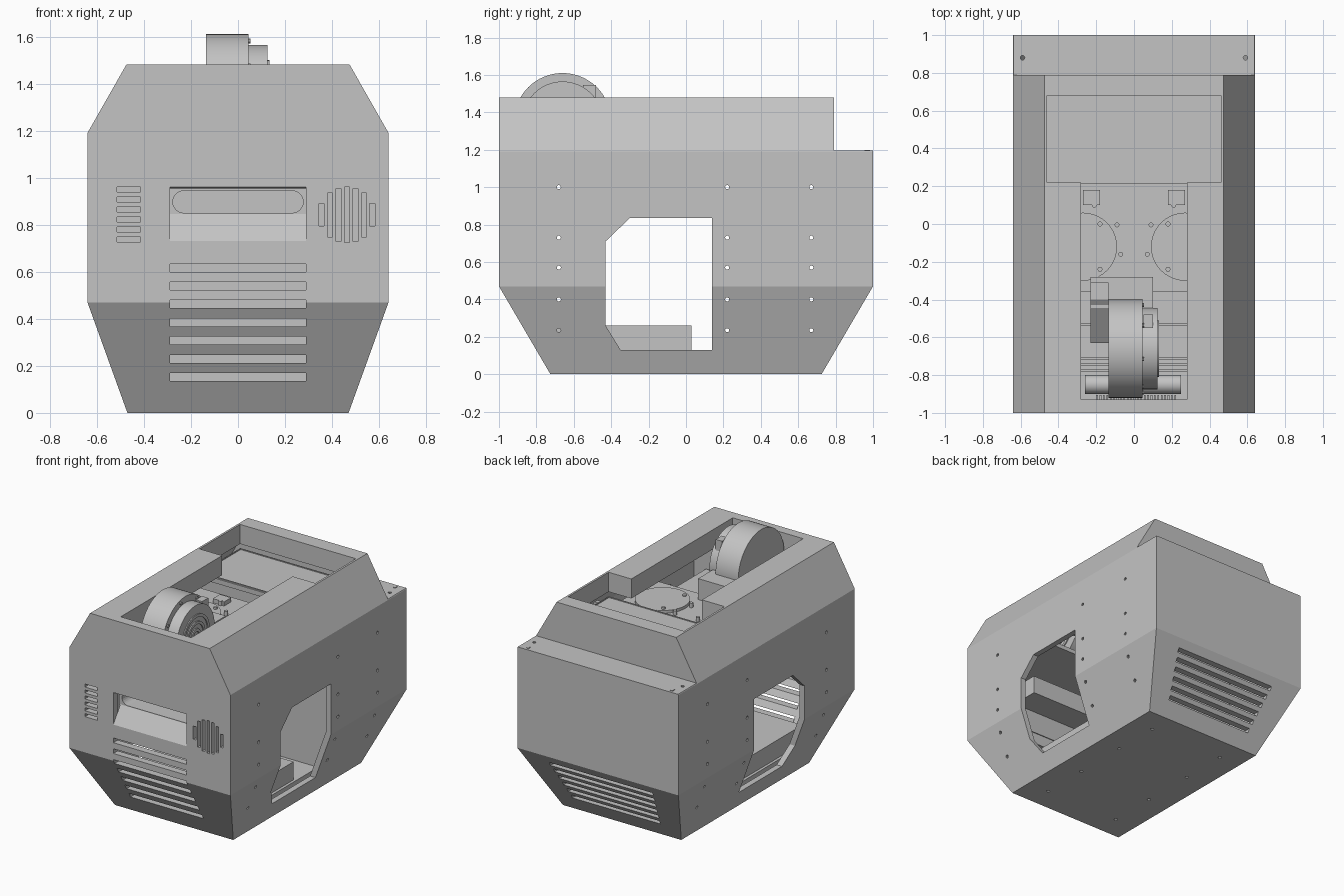
import bpy, bmesh, math
from mathutils import Vector

cube = bpy.data.objects.get("Cube")
if cube:
    bpy.data.objects.remove(cube, do_unlink=True)

grey = bpy.data.materials.new("light grey")
grey.use_nodes = True
COLOUR = (0.55, 0.55, 0.55, 1)
grey.diffuse_color = COLOUR
grey.node_tree.nodes["Principled BSDF"].inputs["Base Color"].default_value = COLOUR


def prism(name, pts, axis, a, b):
    """Extrude a 2D outline along an axis from a to b."""
    def place(p, q, t):
        return {"x": (t, p, q), "y": (p, t, q), "z": (p, q, t)}[axis]
    bm = bmesh.new()
    low = [bm.verts.new(place(p, q, a)) for p, q in pts]
    top = [bm.verts.new(place(p, q, b)) for p, q in pts]
    bm.faces.new(low)
    bm.faces.new(top)
    n = len(pts)
    for i in range(n):
        j = (i + 1) % n
        bm.faces.new((low[i], low[j], top[j], top[i]))
    bmesh.ops.recalc_face_normals(bm, faces=bm.faces)
    me = bpy.data.meshes.new(name)
    bm.to_mesh(me)
    bm.free()
    me.materials.append(grey)
    ob = bpy.data.objects.new(name, me)
    bpy.context.collection.objects.link(ob)
    return ob


def box(name, x, y, z):
    return prism(name, [(x[0], y[0]), (x[1], y[0]), (x[1], y[1]), (x[0], y[1])], "z", *z)


def cyl(name, c, r, axis, a, b, n=24):
    pts = [(c[0] + r * math.cos(math.tau * i / n), c[1] + r * math.sin(math.tau * i / n))
           for i in range(n)]
    return prism(name, pts, axis, a, b)


def smooth(ob):
    bpy.ops.object.select_all(action="DESELECT")
    ob.select_set(True)
    bpy.context.view_layer.objects.active = ob
    bpy.ops.object.shade_smooth_by_angle(angle=math.radians(35))
    return ob


def combine(ob, cutters, op="DIFFERENCE"):
    """Apply booleans one after another, then drop the cutters."""
    for c in cutters:
        m = ob.modifiers.new("cut", "BOOLEAN")
        m.operation, m.solver, m.object = op, "EXACT", c
    bpy.context.view_layer.update()
    ev = ob.evaluated_get(bpy.context.evaluated_depsgraph_get())
    me = bpy.data.meshes.new_from_object(ev)
    ob.modifiers.clear()
    ob.data = me
    for c in cutters:
        bpy.data.objects.remove(c, do_unlink=True)
    return ob


def mirrored(half):
    return half + [(-p, q) for p, q in reversed(half)]


# Housing: the front outline crossed with the side outline, then hollowed
shell = prism("housing", [(-.725, 0), (.725, 0), (1, .47), (1, 1.195), (.79, 1.195),
                          (.79, 1.48), (-1, 1.48), (-1, .47)], "x", -1, 1)
outer = prism("outer", mirrored([(.434, -.1), (.64, .47), (.64, 1.19), (.418, 1.58)]), "y", -1.2, 1.2)
combine(shell, [outer], "INTERSECT")
cavity = prism("cavity", [(-.705, .04), (.705, .04), (.96, .48), (.96, 1.155), (.75, 1.155),
                          (.75, 1.34), (-.95, 1.34), (-.95, .48)], "x", -1, 1)
inner = prism("inner", mirrored([(.41, -.05), (.6, .48), (.6, 1.17), (.42, 1.485)]), "y", -1.2, 1.2)
combine(cavity, [inner], "INTERSECT")

# Top openings, side openings and the sloped front outlet
cuts = [cavity,
        box("channel", (-.28, .28), (-.93, .25), (1.2, 1.6)),
        box("tray", (-.46, .46), (.22, .68), (1.29, 1.62)),
        prism("side_opening", [(-.43, .26), (-.35, .13), (.14, .13), (.14, .835), (-.3, .835),
                               (-.43, .71)], "x", -1, 1),
        prism("outlet", [(-1.05, .73), (-1, .73), (-.92, .845), (-.92, .95), (-1, .96),
                         (-1.05, .96)], "x", -.29, .29)]

# Front slots, small vent and round grille
for i in range(7):
    z = .617 - i * .0775
    cuts.append(box("slot", (-.29, .29), (-1.1, -.72), (z - .017, z + .017)))
for i in range(6):
    z = .95 - i * .0425
    cuts.append(box("vent", (-.515, -.415), (-1.1, -.9), (z - .011, z + .011)))
for i in range(-3, 4):
    x = i * .036
    h = math.sqrt(.118 ** 2 - x * x)
    cuts.append(box("grille", (.463 + x - .011, .463 + x + .011), (-1.1, -.9), (.842 - h, .842 + h)))

# Back slots, narrowing toward the bottom
for i in range(6):
    z, w = .4 - i * .056, .41 - i * .012
    cuts.append(box("back_slot", (-w, w), (.72, 1.1), (z - .014, z + .014)))

# Screw holes
for y in (-.68, .22, .67):
    for z in (1, .73, .57, .4, .235):
        cuts.append(cyl("side_hole", (y, z), .011, "x", -1, 1, 10))
for s in (-1, 1):
    cuts.append(cyl("ledge_hole", (s * .59, .88), .012, "z", 1.1, 1.3, 10))
    for y in (-.55, -.2, .2, .55):
        cuts.append(cyl("base_hole", (s * .3, y), .012, "z", -.1, .1, 10))
combine(shell, cuts)

# Corner marks on the rear ledge
for s in (-1, 1):
    box("ledge_mark", sorted((s * .565, s * .58)), (.955, .98), (1.195, 1.199))
    box("ledge_mark", sorted((s * .56, s * .58)), (.977, .983), (1.195, 1.199))

# Outlet ramp and rounded duct behind it
prism("outlet_ramp", [(-.999, .73), (-.92, .845), (-.9, .845), (-.94, .71)], "x", -.29, .29)
duct = box("outlet_duct", (-.3, .3), (-.92, -.7), (.84, .97))
stadium = [(s * (.23 + .047 * math.cos(a)), .897 + .047 * math.sin(a))
           for s in (1, -1)
           for a in [math.radians(s * d) for d in range(-90, 91, 15)]]
combine(duct, [prism("stadium", stadium, "y", -1, -.76)])

# Inner floor, low block, bulkhead and tray floor
box("inner_floor", (-.44, .44), (-.7, .7), (.05, .13))
box("low_block", (-.42, .42), (-.72, .03), (.13, .26))
prism("bulkhead", mirrored([(.43, .1), (.59, .48), (.59, 1.17), (.51, 1.29)]), "y", .28, .31)
box("tray_floor", (-.465, .465), (.215, .69), (1.27, 1.305))
for s in (-1, 1):
    box("tray_seam", sorted((s * .45, s * .456)), (.225, .675), (1.305, 1.311))
for y in (.225, .672):
    box("tray_seam", (-.45, .45), (y, y + .006), (1.305, 1.311))

# Upper deck with paired discs and screws
box("upper_deck", (-.5, .5), (-.36, .24), (1.16, 1.19))
box("front_deck", (-.5, .5), (-.94, -.36), (1.02, 1.05))
for s in (-1, 1):
    smooth(cyl("deck_disc", (s * .27, -.12), .18, "z", 1.14, 1.21, 40))
    box("deck_bracket", sorted((s * .18, s * .27)), (.1, .18), (1.19, 1.22))
    for x, y in ((.18, 0), (.18, -.24), (.07, -.16), (.09, -.005), (.21, .1)):
        cyl("deck_screw", (s * x, y), .013, "z", 1.19, 1.222, 12)

# Blower: drum, motor, ring grille and outlet throat
AXIS = (-.66, 1.35)
smooth(cyl("blower_drum", AXIS, .26, "x", -.135, .045, 64))
smooth(cyl("blower_motor", AXIS, .215, "x", .045, .125, 64))
for r in (.05, .1, .15):
    ring = cyl("motor_ring", AXIS, r, "x", .12, .133, 40)
    combine(ring, [cyl("hole", AXIS, r - .02, "x", 0, .2, 40)])
    smooth(ring)
for i in range(8):
    a = math.tau * (i + .3) / 8
    c = (AXIS[0] + .238 * math.cos(a), AXIS[1] + .238 * math.sin(a))
    cyl("drum_screw", c, .011, "x", .045, .053, 10)
box("motor_plug", (.05, .1), (-.55, -.48), (1.45, 1.545))
box("blower_throat", (-.23, .1), (-.45, -.28), (1.05, 1.34))
prism("throat_ramp", [(-.63, 1.05), (-.31, 1.05), (-.31, 1.36), (-.4, 1.36), (-.63, 1.2)],
      "x", -.23, -.135)

# Rounded front bar, ribs and comb
smooth(cyl("front_bar", (-.85, 1.1), .05, "x", -.26, .25, 24))
for y in (-.54, -.72, -.75, -.78):
    box("deck_rib", (-.28, .28), (y, y + .012), (1.05, 1.07))
for i in range(24):
    x = -.2 + i * .018
    box("comb_tooth", (x, x + .009), (-.93, -.905), (1.05, 1.12))
